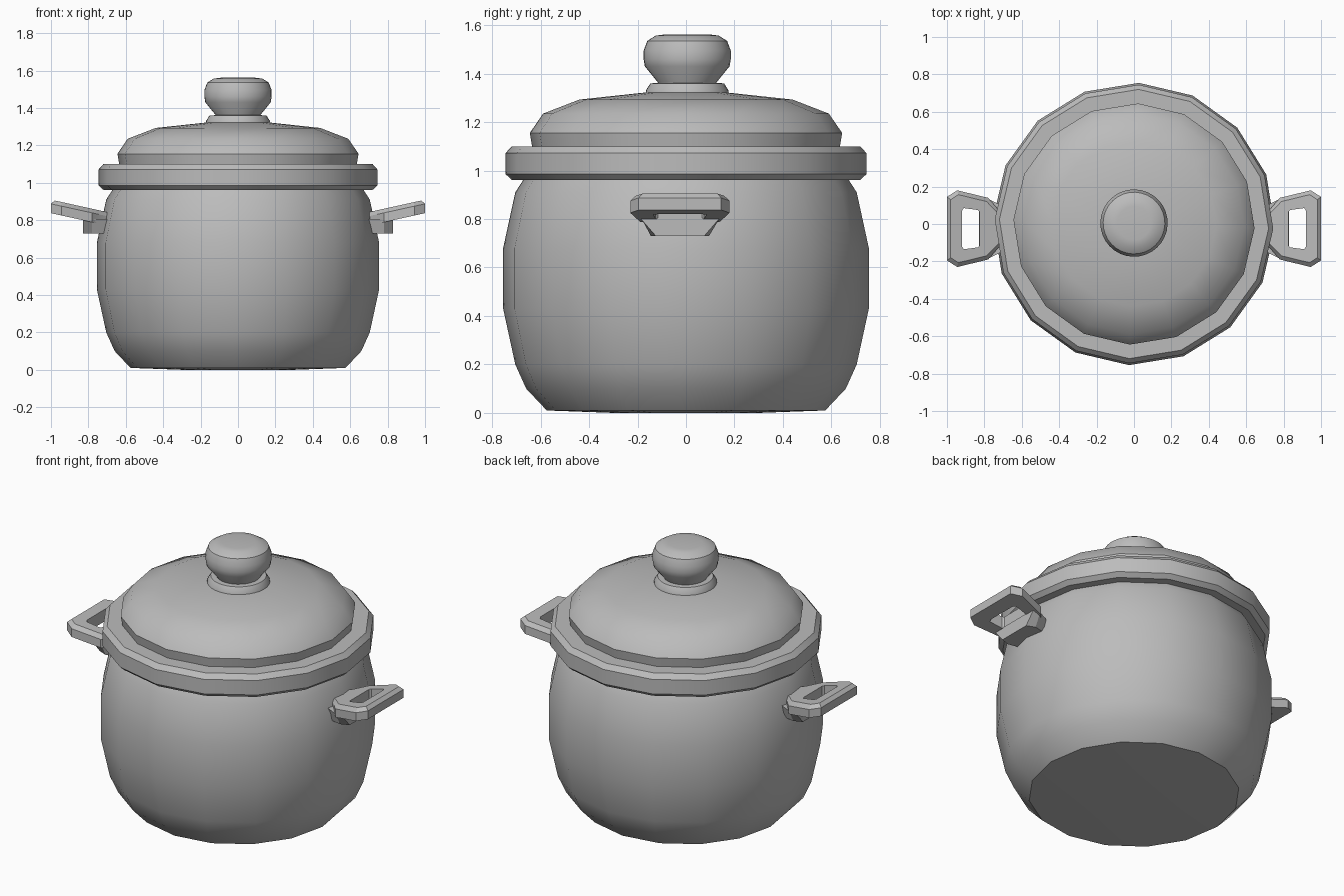
import bpy
import bmesh
from math import sin, cos, radians, pi

if "Cube" in bpy.data.objects:
    bpy.data.objects.remove(bpy.data.objects["Cube"], do_unlink=True)

# Single grey metal
GREY = (0.5, 0.5, 0.5, 1.0)
metal = bpy.data.materials.new("grey_metal")
metal.use_nodes = True
metal.diffuse_color = GREY
metal.node_tree.nodes["Principled BSDF"].inputs["Base Color"].default_value = GREY


def finish(bm, name, angle):
    bmesh.ops.recalc_face_normals(bm, faces=bm.faces)
    mesh = bpy.data.meshes.new(name)
    bm.to_mesh(mesh)
    bm.free()
    mesh.materials.append(metal)
    obj = bpy.data.objects.new(name, mesh)
    bpy.context.collection.objects.link(obj)
    bpy.ops.object.select_all(action="DESELECT")
    obj.select_set(True)
    bpy.context.view_layer.objects.active = obj
    bpy.ops.object.shade_smooth_by_angle(angle=radians(angle))


def bridge(bm, a, b):
    n = len(a)
    for i in range(n):
        j = (i + 1) % n
        bm.faces.new((a[i], a[j], b[j], b[i]))


def lathe(name, profile, sides, angle=35, turn=-2, centre_y=0.0):
    """Turned part from (radius, height) points; both ends are capped."""
    bm = bmesh.new()
    rings = []
    for r, z in profile:
        ring = []
        for i in range(sides):
            a = 2 * pi * i / sides + radians(turn)
            ring.append(bm.verts.new((r * cos(a), r * sin(a) + centre_y, z)))
        rings.append(ring)
    for a, b in zip(rings, rings[1:]):
        bridge(bm, a, b)
    bm.faces.new(rings[0])
    bm.faces.new(rings[-1])
    finish(bm, name, angle)


# Pot, rim and lid share the same coarse sides
lathe("pot_body", [(0.3, 0), (0.575, 0.01), (0.66, 0.1), (0.705, 0.2), (0.755, 0.43),
                   (0.755, 0.68), (0.705, 0.91), (0.66, 0.98)], 16)
lathe("rim_band", [(0.64, 0.962), (0.72, 0.962), (0.745, 0.985), (0.745, 1.072),
                   (0.72, 1.1), (0.62, 1.1)], 16, 30)
lathe("lid_dome", [(0.632, 1.08), (0.645, 1.155), (0.59, 1.235), (0.44, 1.293),
                   (0.17, 1.322)], 16)

# Knob with its collar
lathe("knob_collar", [(0.172, 1.315), (0.17, 1.332), (0.152, 1.36), (0.1, 1.362)],
      32, centre_y=0.005)
lathe("knob", [(0.118, 1.35), (0.122, 1.365), (0.175, 1.43), (0.18, 1.46), (0.18, 1.495),
               (0.165, 1.535), (0.13, 1.557), (0.09, 1.562)], 32, centre_y=0.005)


# Side handles: sloping frame with an opening, on a tapered bracket
HANDLE_Y = -0.025


def mirrored(half):
    """Closed outline from its +y half, listed from pot to tip."""
    return half + [(x, -y) for x, y in reversed(half)]


OUTER = mirrored([(0.68, 0.07), (0.715, 0.09), (0.78, 0.165), (0.945, 0.205), (1.0, 0.17)])
TOP = mirrored([(0.69, 0.06), (0.725, 0.08), (0.788, 0.145), (0.94, 0.182), (0.98, 0.155)])
HOLE = mirrored([(0.825, 0.06), (0.825, 0.09), (0.835, 0.1), (0.91, 0.11), (0.92, 0.095)])


def handle(name, side):
    bm = bmesh.new()

    def ring(outline, lift):
        return [bm.verts.new((side * x, y + HANDLE_Y, 0.8 + 0.22 * (x - 0.83) + lift))
                for x, y in outline]

    loops = [ring(HOLE, 0), ring(OUTER, 0), ring(OUTER, 0.05), ring(TOP, 0.072),
             ring(HOLE, 0.072)]
    for a, b in zip(loops, loops[1:] + loops[:1]):
        bridge(bm, a, b)
    finish(bm, name, 25)


def bracket(name, side):
    bm = bmesh.new()
    low = mirrored([(0.68, 0.1), (0.78, 0.12), (0.83, 0.1)])
    high = mirrored([(0.66, 0.1), (0.78, 0.16), (0.83, 0.165)])
    rings = [[bm.verts.new((side * x, y + HANDLE_Y, z)) for x, y in outline]
             for outline, z in ((low, 0.73), (high, 0.805))]
    bridge(bm, *rings)
    for r in rings:
        bm.faces.new(r)
    finish(bm, name, 25)


for label, side in (("left", 1), ("right", -1)):
    handle(label + "_handle", side)
    bracket(label + "_handle_bracket", side)
